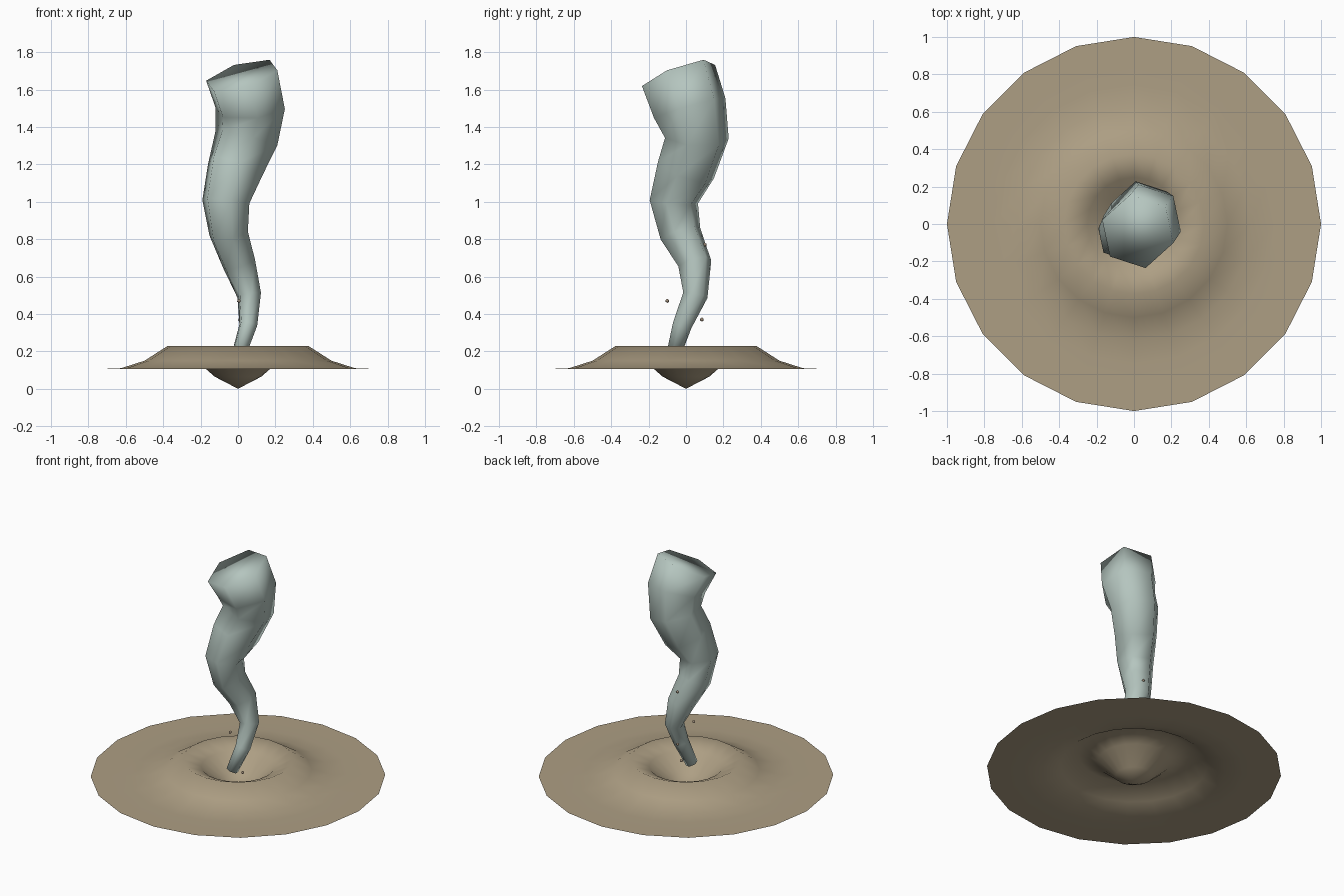
import bpy, bmesh, math
from mathutils import Vector

cube = bpy.data.objects.get("Cube")
if cube:
    bpy.data.objects.remove(cube, do_unlink=True)


def material(name, rgb):
    mat = bpy.data.materials.new(name)
    mat.use_nodes = True
    color = (*rgb, 1.0)
    mat.diffuse_color = color
    bsdf = next(n for n in mat.node_tree.nodes if n.type == 'BSDF_PRINCIPLED')
    bsdf.inputs["Base Color"].default_value = color
    return mat


def finish(bm, name, mat):
    for face in bm.faces:
        face.smooth = True
    mesh = bpy.data.meshes.new(name)
    bm.to_mesh(mesh)
    bm.free()
    mesh.materials.append(mat)
    obj = bpy.data.objects.new(name, mesh)
    bpy.context.collection.objects.link(obj)
    return obj


def bridge(bm, low, high):
    n = len(low)
    for i in range(n):
        j = (i + 1) % n
        bm.faces.new((low[i], low[j], high[j], high[i]))


sand = material("sand", (0.42, 0.345, 0.23))
wind = material("pale grey green", (0.46, 0.56, 0.52))
stone = material("brown stone", (0.33, 0.25, 0.18))

# Ground disc with a central pit and a raised rim, one thin sheet
SIDES = 20
GROUND = 0.105
profile = [(0.125, 0.065), (0.25, 0.175), (0.375, 0.23), (0.5, 0.15),
           (0.625, 0.11), (0.75, GROUND), (0.875, GROUND), (1.0, GROUND)]
bm = bmesh.new()
center = bm.verts.new((0, 0, 0))
previous = None
for radius, z in profile:
    ring = [bm.verts.new((radius * math.cos(math.tau * i / SIDES),
                          radius * math.sin(math.tau * i / SIDES), z))
            for i in range(SIDES)]
    if previous:
        bridge(bm, ring[::-1], previous[::-1])
    else:
        for i in range(SIDES):
            bm.faces.new((center, ring[i], ring[(i + 1) % SIDES]))
    previous = ring
bmesh.ops.recalc_face_normals(bm, faces=bm.faces[:])
if sum(f.normal.z for f in bm.faces) < 0:
    bmesh.ops.reverse_faces(bm, faces=bm.faces[:])
finish(bm, "cratered_ground", sand)

# Twisting six-sided funnel: x, y, z and radius along its path
path = [(0.0, -0.07, 0.17, 0.038), (0.055, -0.02, 0.34, 0.05),
        (0.06, 0.05, 0.5, 0.066), (0.005, 0.047, 0.67, 0.09),
        (-0.05, -0.03, 0.83, 0.108), (-0.065, -0.065, 1.0, 0.132),
        (-0.015, 0.0, 1.17, 0.153), (0.045, 0.058, 1.34, 0.174),
        (0.065, 0.02, 1.5, 0.195), (0.02, -0.04, 1.675, 0.2)]
bm = bmesh.new()
rings = []
for k, (x, y, z, radius) in enumerate(path):
    before = Vector(path[max(k - 1, 0)][:3])
    after = Vector(path[min(k + 1, len(path) - 1)][:3])
    t = after - before
    ring = []
    for i in range(6):
        a = math.radians(42 + 60 * i)
        dx, dy = radius * math.cos(a), radius * math.sin(a)
        ring.append(bm.verts.new((x + dx, y + dy, z - (t.x * dx + t.y * dy) / t.z)))
    if rings:
        bridge(bm, rings[-1], ring)
    rings.append(ring)
bm.faces.new(rings[-1])
bm.faces.new(rings[0][::-1])
bmesh.ops.recalc_face_normals(bm, faces=bm.faces[:])
finish(bm, "twisting_funnel", wind)

# Small debris caught in the wind
debris = [(0.005, -0.1, 0.47), (0.01, 0.085, 0.37), (0.0, 0.1, 0.77), (0.08, -0.06, 0.172)]
for number, spot in enumerate(debris, 1):
    bm = bmesh.new()
    bmesh.ops.create_icosphere(bm, subdivisions=1, radius=0.011)
    bmesh.ops.translate(bm, verts=bm.verts[:], vec=spot)
    finish(bm, f"debris_{number}", stone)
